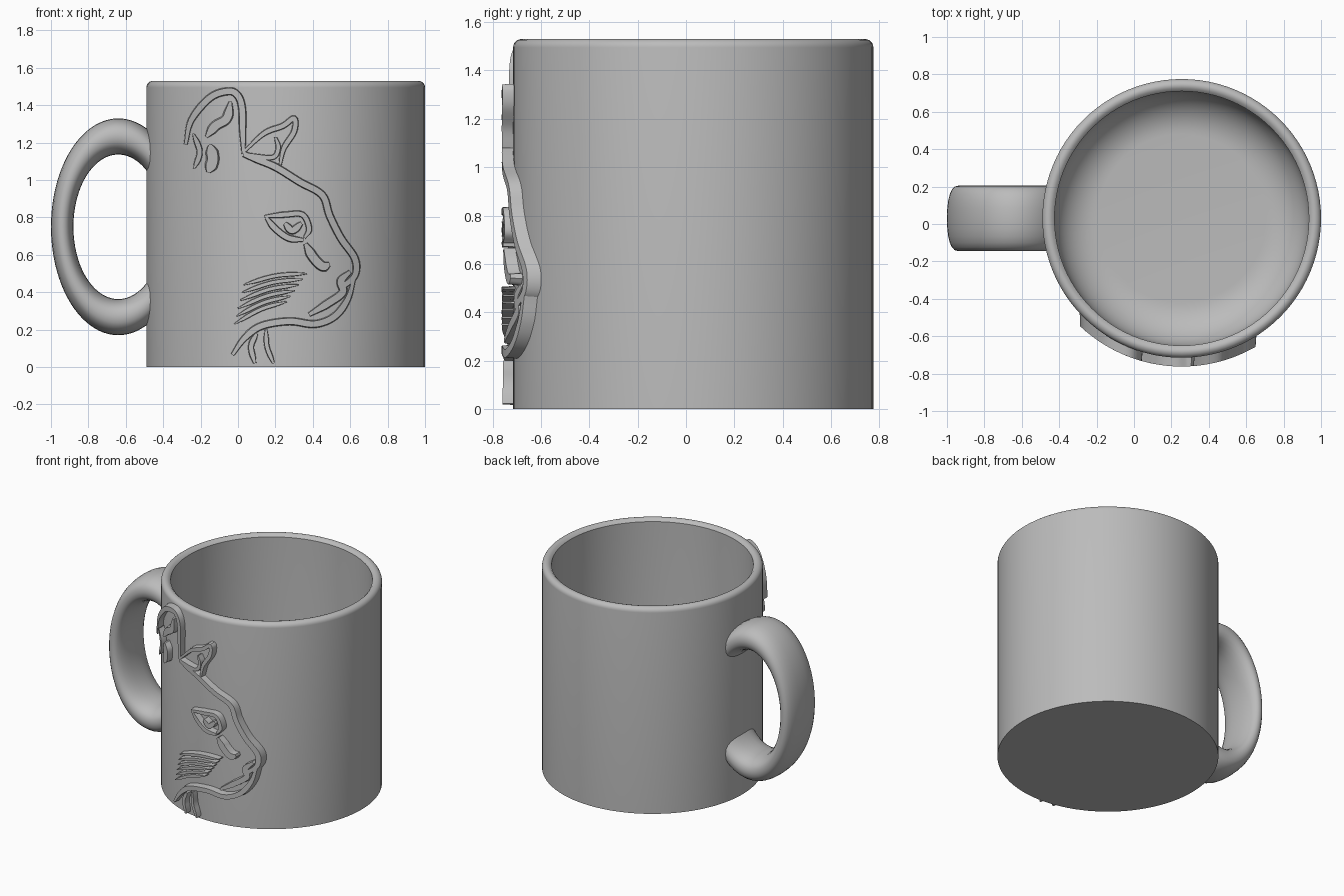
import bpy, math
from mathutils import Vector

if "Cube" in bpy.data.objects:
    bpy.data.objects.remove(bpy.data.objects["Cube"])

CX, CY, R = 0.255, 0.03, 0.745          # mug axis and outer radius

clay = bpy.data.materials.new("grey_ceramic")
clay.diffuse_color = (0.5, 0.5, 0.5, 1)
clay.use_nodes = True
clay.node_tree.nodes["Principled BSDF"].inputs["Base Color"].default_value = clay.diffuse_color


def make(name, verts, faces, angle=35):
    me = bpy.data.meshes.new(name)
    me.from_pydata(verts, [], faces)
    me.materials.append(clay)
    ob = bpy.data.objects.new(name, me)
    bpy.context.collection.objects.link(ob)
    bpy.ops.object.select_all(action='DESELECT')
    ob.select_set(True)
    bpy.context.view_layer.objects.active = ob
    bpy.ops.object.mode_set(mode='EDIT')
    bpy.ops.mesh.select_all(action='SELECT')
    bpy.ops.mesh.normals_make_consistent(inside=False)
    bpy.ops.object.mode_set(mode='OBJECT')
    bpy.ops.object.shade_smooth_by_angle(angle=math.radians(angle))
    return ob


# Mug body: lathed profile with rounded lip and deep inner fillet
profile = [(R, 0)]
for i in range(7):
    a = math.pi / 2 * i / 6
    profile.append((R - 0.035 + 0.035 * math.cos(a), 1.495 + 0.035 * math.sin(a)))
profile += [(0.695, 1.526), (0.68, 1.51)]
for i in range(13):
    a = math.pi / 2 * i / 12
    profile.append((0.45 + 0.23 * math.cos(a), 0.33 - 0.23 * math.sin(a)))
SEG = 96
verts = [(CX + r * math.cos(2 * math.pi * s / SEG), CY + r * math.sin(2 * math.pi * s / SEG), z)
         for r, z in profile for s in range(SEG)]
faces = [(k * SEG + s, k * SEG + (s + 1) % SEG, (k + 1) * SEG + (s + 1) % SEG, (k + 1) * SEG + s)
         for k in range(len(profile) - 1) for s in range(SEG)]
last = (len(profile) - 1) * SEG
faces += [tuple(range(SEG)), tuple(range(last, last + SEG))]
make("mug_body", verts, faces)

# Handle: stretched ring arc with a wide rounded section, ending inside the wall
N, M = 64, 24
verts = []
for i in range(N + 1):
    t = math.radians(50 + 260 * i / N)
    for j in range(M):
        p = 2 * math.pi * j / M
        c, s = math.cos(p), math.sin(p)
        k = 0.3 + 0.06 * math.copysign(abs(c) ** 0.85, c)
        verts.append((min(-0.64 + k * math.cos(t), -0.45),
                      CY + 0.175 * math.copysign(abs(s) ** 0.85, s),
                      0.75 + k * 1.61 * math.sin(t)))
faces = [(i * M + j, i * M + (j + 1) % M, (i + 1) * M + (j + 1) % M, (i + 1) * M + j)
         for i in range(N) for j in range(M)]
faces += [tuple(range(M)), tuple(range(N * M, N * M + M))]
make("handle", verts, faces, 50)


# Raised strokes wrapped around the front of the mug
def spline(pts, n=6):
    p = [Vector(q) for q in pts]
    p = [2 * p[0] - p[1]] + p + [2 * p[-1] - p[-2]]
    out = []
    for a, b, c, d in zip(p, p[1:], p[2:], p[3:]):
        for i in range(n):
            t = i / n
            out.append(0.5 * (2 * b + (c - a) * t + (2 * a - 5 * b + 4 * c - d) * t * t
                              + (3 * b - a - 3 * c + d) * t ** 3))
    return out + [p[-2]]


def wrap(q, r):
    return (q.x, CY - math.sqrt(r * r - (q.x - CX) ** 2), q.y)


def stroke(name, pts, width=0.04, taper=0.5):
    path = spline(pts)
    n = len(path)
    verts, faces = [], []
    for i, q in enumerate(path):
        d = (path[min(i + 1, n - 1)] - path[max(i - 1, 0)]).normalized()
        side = Vector((-d.y, d.x))
        w = width / 2 * (taper + (1 - taper) * min(1, 5 * min(i, n - 1 - i) / n))
        for off, r in ((-1, 0.73), (-0.75, 0.792), (0.75, 0.792), (1, 0.73)):
            verts.append(wrap(q + side * off * w, r))
    for i in range(n - 1):
        for j in range(4):
            k = (j + 1) % 4
            faces.append((4 * i + j, 4 * i + k, 4 * i + 4 + k, 4 * i + 4 + j))
    faces += [(0, 1, 2, 3), tuple(4 * n - 4 + j for j in range(4))]
    make(name, verts, faces)


stroke("left_ear_outline", [(-.28, 1.19), (-.25, 1.32), (-.15, 1.44), (-.05, 1.475), (.0, 1.45),
                            (.022, 1.38), (.025, 1.25), (.03, 1.14)], 0.045)
stroke("forehead_and_nose", [(.03, 1.14), (.1, 1.11), (.2, 1.07), (.33, .99), (.45, .92), (.49, .81),
                             (.55, .69), (.625, .58), (.625, .49), (.56, .43)], 0.045, 0.8)
stroke("jaw", [(.62, .47), (.585, .36), (.515, .27), (.41, .23), (.275, .245), (.125, .22),
               (.035, .155), (-.03, .065)], 0.045)
stroke("lips", [(.6, .51), (.55, .46), (.56, .4), (.48, .34), (.38, .28)], 0.05)
stroke("left_ear_fold", [(-.04, 1.42), (-.06, 1.33), (-.12, 1.29), (-.17, 1.23)], 0.06, 0.3)
stroke("left_ear_fur", [(-.15, 1.19), (-.135, 1.11), (-.16, 1.04)], 0.075, 0.3)
stroke("left_ear_edge", [(-.24, 1.25), (-.205, 1.15), (-.235, 1.06)], 0.035, 0.3)
stroke("right_ear_outline", [(.03, 1.15), (.14, 1.25), (.24, 1.29), (.3, 1.33), (.3, 1.26),
                             (.245, 1.17), (.225, 1.08)], 0.035)
stroke("right_ear_fold", [(.04, 1.14), (.18, 1.12), (.215, 1.17), (.2, 1.23)], 0.03)
stroke("upper_eyelid", [(.14, .805), (.25, .815), (.345, .815), (.38, .74), (.355, .69)], 0.035)
stroke("lower_eyelid", [(.15, .8), (.2, .74), (.27, .69), (.35, .68)], 0.04)
stroke("pupil", [(.25, .77), (.29, .73), (.34, .77)], 0.045)
stroke("tear_mark", [(.36, .66), (.4, .59), (.45, .54), (.49, .55)], 0.06, 0.4)
stroke("neck_front", [(.15, .2), (.155, .11), (.19, .02)], 0.03)
stroke("neck_back", [(.1, .18), (.07, .11), (.09, .02)], 0.035)

# Whiskers fan out from the cheek
for i in range(6):
    a, b = Vector((.37 - .022 * i, .50 - .03 * i)), Vector((.03 - .01 * i, .44 - .042 * i))
    mid = (a + b) / 2 + Vector((0, .018))
    stroke(f"whisker_{i + 1}", [a, mid, b], 0.026, 0.3)
